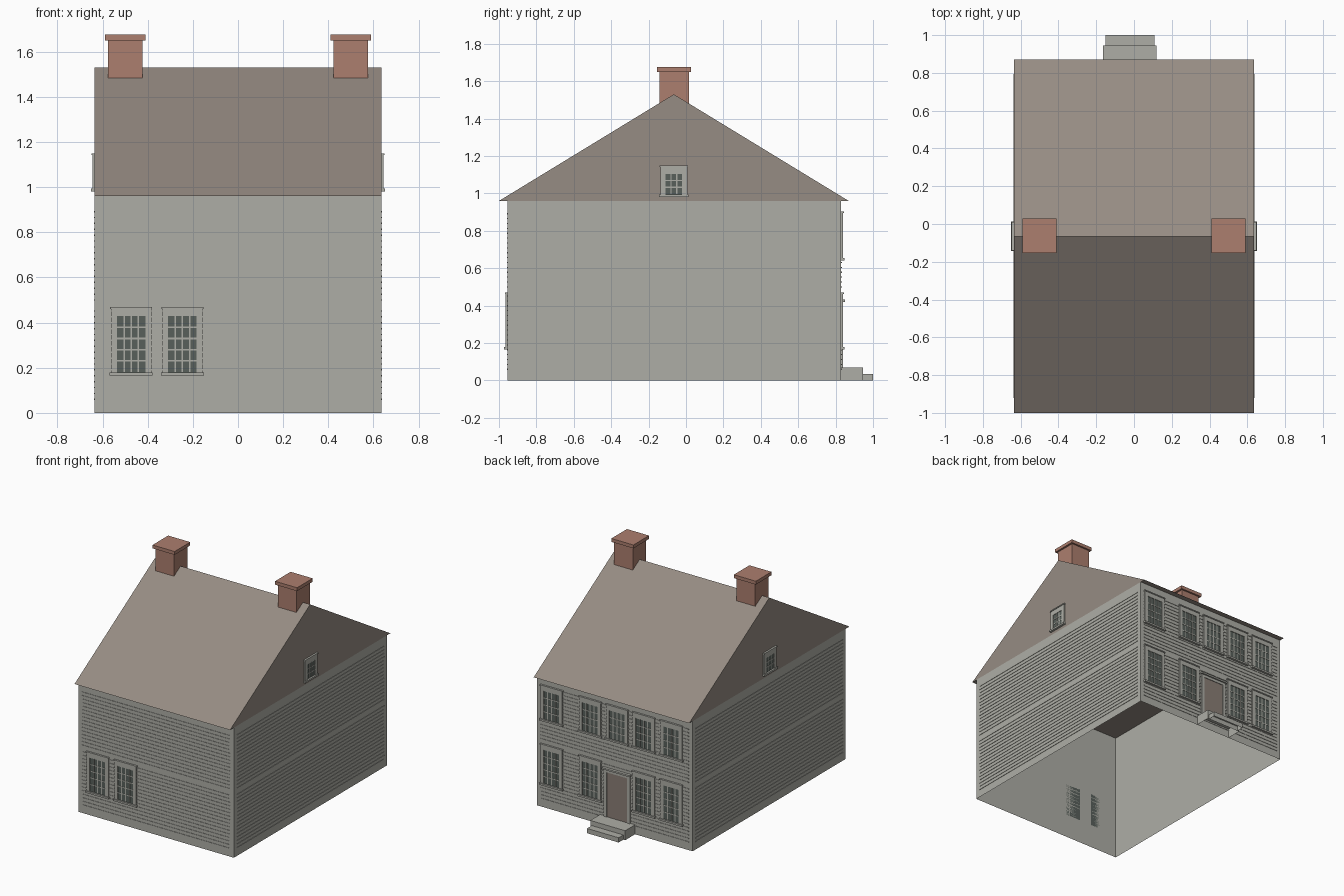
import bpy, bmesh
from math import pi
from mathutils import Matrix, Vector

cube = bpy.data.objects.get("Cube")
if cube:
    bpy.data.objects.remove(cube, do_unlink=True)


def material(name, srgb):
    color = [((c / 255 + 0.055) / 1.055) ** 2.4 for c in srgb] + [1]
    m = bpy.data.materials.new(name)
    m.use_nodes = True
    m.diffuse_color = color
    m.node_tree.nodes["Principled BSDF"].inputs["Base Color"].default_value = color
    return m


PAINT = material("grey_paint", (174, 174, 166))
ROOF = material("brown_shingle", (150, 140, 131))
BRICK = material("red_brick", (172, 126, 110))
GLASS = material("dark_glass", (88, 96, 91))
DOOR = material("brown_door", (138, 126, 118))

W, FRONT, BACK, EAVE, RIDGE = 0.635, -0.955, 0.83, 0.96, 1.53
RIDGE_Y = -0.065

# Wall matrices: local x runs along the wall, local -y points outwards
FRONT_WALL = Matrix.Translation((0, FRONT, 0))
BACK_WALL = Matrix.Translation((0, BACK, 0)) @ Matrix.Rotation(pi, 4, "Z")
LEFT_WALL = Matrix.Translation((W, 0, 0)) @ Matrix.Rotation(pi / 2, 4, "Z")
RIGHT_WALL = Matrix.Translation((-W, 0, 0)) @ Matrix.Rotation(-pi / 2, 4, "Z")


def box(bm, x, y, z, mat=0, place=Matrix(), open_bottom=False):
    """Box spanning the (low, high) pairs x, y, z."""
    mid = Vector([sum(p) / 2 for p in (x, y, z)])
    size = Vector([p[1] - p[0] for p in (x, y, z)])
    verts = bmesh.ops.create_cube(
        bm, size=1, matrix=place @ Matrix.LocRotScale(mid, None, size))["verts"]
    faces = {f for v in verts for f in v.link_faces}
    for f in faces:
        f.material_index = mat
    if open_bottom:
        low = [f for f in faces if f.normal.z < -0.9]
        bmesh.ops.delete(bm, geom=low, context="FACES_ONLY")


def finish(bm, name, *mats):
    mesh = bpy.data.meshes.new(name)
    bm.to_mesh(mesh)
    bm.free()
    for m in mats:
        mesh.materials.append(m)
    obj = bpy.data.objects.new(name, mesh)
    bpy.context.collection.objects.link(obj)
    return obj


def window(name, place, u, z0, w, h, cols, rows, edge, head):
    """Casing, sill, lintel, glass and glazing bars on one wall."""
    bm = bmesh.new()
    l, r, top = u - w / 2, u + w / 2, z0 + h
    gl, gr, gb, gt = l + edge, r - edge, z0 + 0.012, top - head
    box(bm, (l, gl), (-0.009, 0), (z0, top), 0, place)
    box(bm, (gr, r), (-0.009, 0), (z0, top), 0, place)
    box(bm, (gl, gr), (-0.009, 0), (gt, top), 0, place)
    box(bm, (l - 0.006, r + 0.006), (-0.017, 0), (z0 - 0.004, gb - 0.003), 0, place)
    box(bm, (l - 0.004, r + 0.004), (-0.014, 0), (top - 0.004, top + 0.004), 0, place)
    box(bm, (gl, gr), (-0.0045, 0), (gb - 0.004, gt), 1, place)
    bar = 0.0035
    for i in range(1, cols):
        x = gl + (gr - gl) * i / cols
        box(bm, (x - bar, x + bar), (-0.0065, 0), (gb, gt), 0, place)
    for i in range(1, rows):
        z = gb + (gt - gb) * i / rows
        box(bm, (gl, gr), (-0.0065, 0), (z - bar, z + bar), 0, place)
    finish(bm, name, PAINT, GLASS)


def siding(name, place, u0, u1):
    """Two storeys of thin clapboard edges."""
    bm = bmesh.new()
    for base in (0.06, 0.5):
        for i in range(16):
            z = base + i * 0.0261
            box(bm, (u0, u1), (-0.003, 0), (z - 0.003, z + 0.003), 0, place)
    finish(bm, name, PAINT)


# Hollow walls, open below
bm = bmesh.new()
box(bm, (-W, W), (FRONT, BACK), (0, EAVE), open_bottom=True)
bmesh.ops.delete(bm, geom=[f for f in bm.faces if f.normal.z > 0.9], context="FACES_ONLY")
finish(bm, "walls", PAINT)

siding("front_siding", FRONT_WALL, -0.605, 0.605)
siding("back_siding", BACK_WALL, -0.605, 0.605)
siding("left_siding", LEFT_WALL, -0.92, 0.795)
siding("right_siding", RIGHT_WALL, -0.795, 0.92)

# Gabled roof prism
bm = bmesh.new()
profile = [(-1.0, EAVE), (0.87, EAVE), (RIDGE_Y, RIDGE)]
gable = bm.faces.new([bm.verts.new((-W, y, z)) for y, z in profile])
ext = bmesh.ops.extrude_face_region(bm, geom=[gable], use_keep_orig=True)["geom"]
bmesh.ops.translate(bm, vec=(2 * W, 0, 0),
                    verts=[g for g in ext if isinstance(g, bmesh.types.BMVert)])
bmesh.ops.recalc_face_normals(bm, faces=bm.faces)
finish(bm, "roof", ROOF)

# Chimneys with wider caps
for side, x in (("left", 0.5), ("right", -0.5)):
    bm = bmesh.new()
    box(bm, (x - 0.076, x + 0.076), (RIDGE_Y - 0.076, RIDGE_Y + 0.08), (1.4, 1.65))
    box(bm, (x - 0.09, x + 0.09), (RIDGE_Y - 0.089, RIDGE_Y + 0.093), (1.65, 1.675))
    finish(bm, side + "_chimney", BRICK)

# Windows
for i, u in enumerate((-0.473, -0.246)):
    window(f"front_window_{i + 1}", FRONT_WALL, u, 0.17, 0.178, 0.295, 4, 5, 0.026, 0.037)
for i, u in enumerate((-0.513, -0.198, 0.022, 0.24, 0.465)):
    window(f"back_upper_window_{i + 1}", BACK_WALL, u, 0.645, 0.178, 0.255, 4, 4, 0.026, 0.037)
    if i != 2:
        window(f"back_lower_window_{i + 1}", BACK_WALL, u, 0.17, 0.178, 0.295, 4, 5, 0.026, 0.037)
window("left_attic_window", LEFT_WALL, RIDGE_Y, 0.985, 0.145, 0.16, 3, 3, 0.028, 0.04)
window("right_attic_window", RIGHT_WALL, -RIDGE_Y, 0.985, 0.145, 0.16, 3, 3, 0.028, 0.04)

# Door with casing and lintel
bm = bmesh.new()
u = 0.022
box(bm, (u - 0.083, u + 0.083), (-0.005, 0), (0.07, 0.4), 1, BACK_WALL)
for s in (-1, 1):
    box(bm, sorted((u + s * 0.083, u + s * 0.107)), (-0.009, 0), (0.07, 0.425), 0, BACK_WALL)
box(bm, (u - 0.083, u + 0.083), (-0.009, 0), (0.4, 0.425), 0, BACK_WALL)
box(bm, (u - 0.115, u + 0.115), (-0.02, 0), (0.42, 0.432), 0, BACK_WALL)
finish(bm, "back_door", PAINT, DOOR)

# Door steps, open below
bm = bmesh.new()
box(bm, (-0.165, 0.12), (BACK, 0.945), (0, 0.07), open_bottom=True)
box(bm, (-0.15, 0.108), (0.945, 1.0), (0, 0.035), open_bottom=True)
finish(bm, "door_steps", PAINT)
